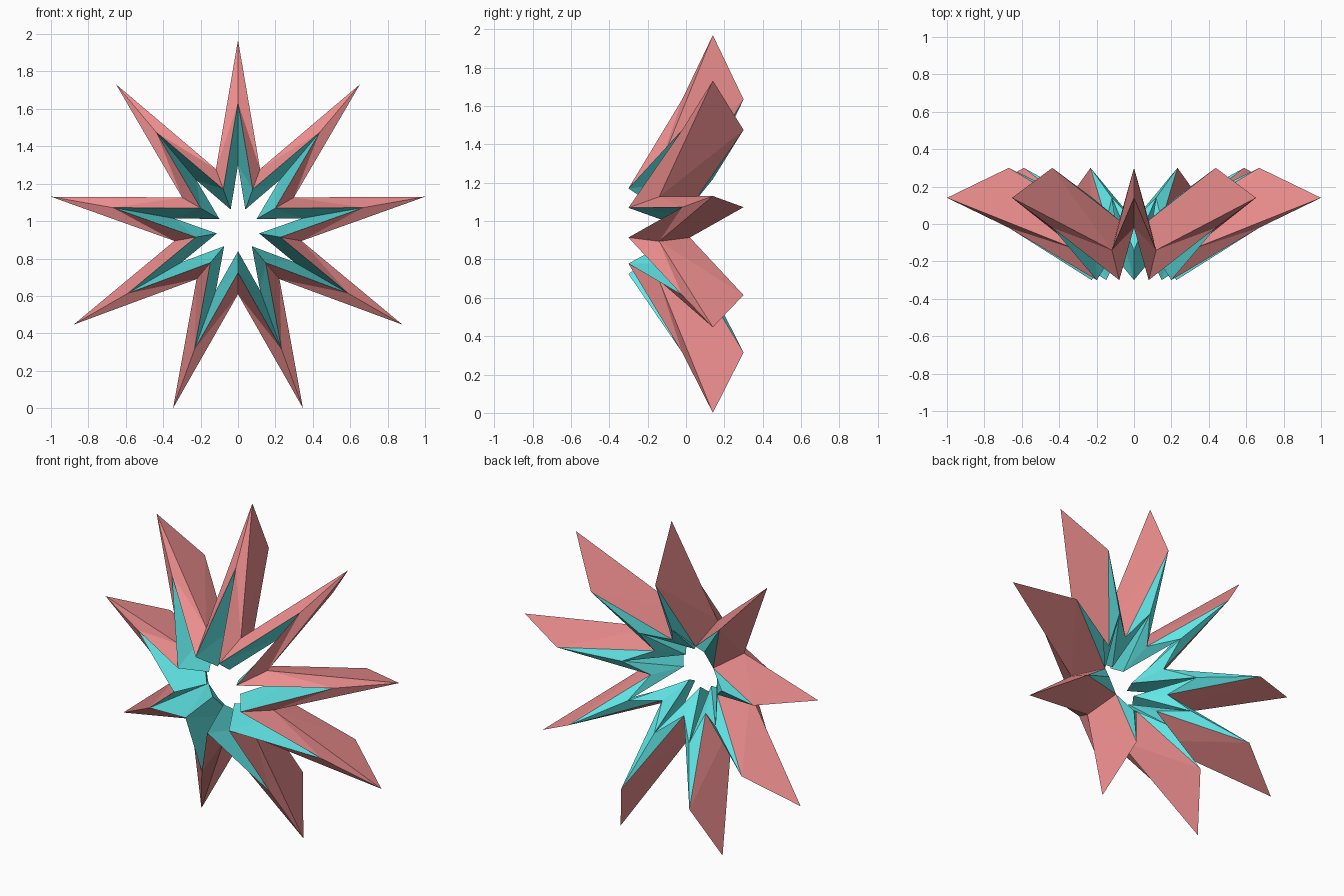
import bpy, bmesh
from math import sin, cos, pi

if "Cube" in bpy.data.objects:
    bpy.data.objects.remove(bpy.data.objects["Cube"])

POINTS = 9
CENTER_Z = 0.954
HALF_DEPTH = 0.16


def material(name, color):
    m = bpy.data.materials.new(name)
    m.diffuse_color = color
    m.use_nodes = True
    m.node_tree.nodes["Principled BSDF"].inputs["Base Color"].default_value = m.diffuse_color
    return m


# Diamond section at one angle: outer, back, inner, front corners
def section(bm, angle, radius, half_width, y):
    corners = [(radius + half_width, y), (radius, y + HALF_DEPTH),
               (radius - half_width, y), (radius, y - HALF_DEPTH)]
    return [bm.verts.new((r * cos(angle), d, CENTER_Z + r * sin(angle)))
            for r, d in corners]


# Ring alternates between tips (large, pushed back) and valleys (small, pulled forward)
bm = bmesh.new()
rings = []
for i in range(2 * POINTS):
    a = pi / 2 + i * pi / POINTS
    if i % 2 == 0:
        rings.append(section(bm, a, 0.68, 0.335, 0.14))
    else:
        rings.append(section(bm, a, 0.23, 0.115, -0.14))

# Skin the sections: outer faces pink, inner faces teal
for i, ring in enumerate(rings):
    nxt = rings[(i + 1) % len(rings)]
    for j in range(4):
        k = (j + 1) % 4
        f = bm.faces.new((ring[j], ring[k], nxt[k], nxt[j]))
        f.material_index = 1 if j in (1, 2) else 0

# Fold the twisted quads along their short diagonal
bmesh.ops.triangulate(bm, faces=bm.faces[:], quad_method='SHORT_EDGE')
bmesh.ops.recalc_face_normals(bm, faces=bm.faces[:])

mesh = bpy.data.meshes.new("star_ring")
bm.to_mesh(mesh)
bm.free()
mesh.materials.append(material("pink", (0.85, 0.27, 0.27, 1)))
mesh.materials.append(material("teal", (0.12, 0.80, 0.80, 1)))
star = bpy.data.objects.new("star_ring", mesh)
bpy.context.collection.objects.link(star)
